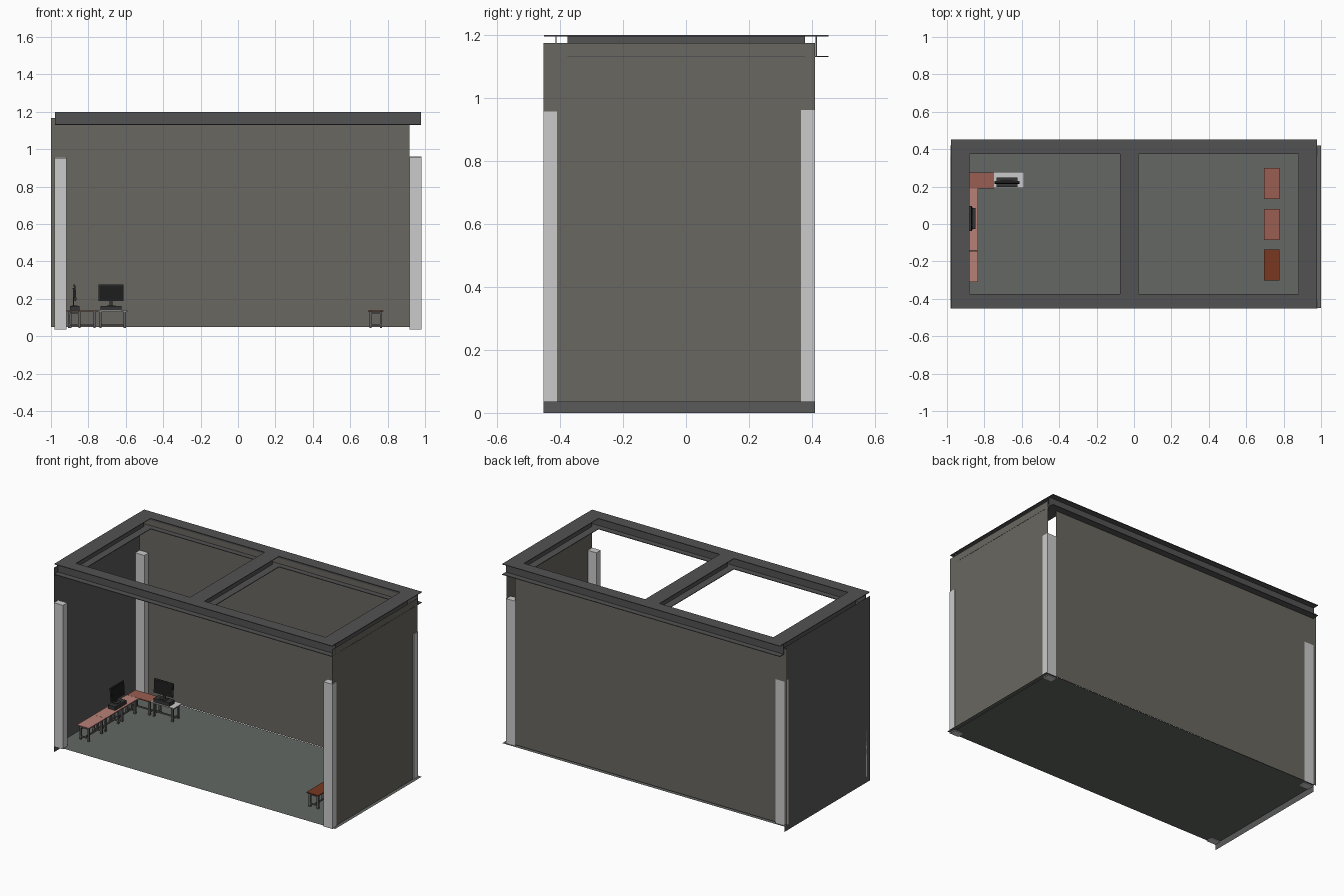
import bpy, bmesh
from math import radians
from mathutils import Matrix, Vector

if "Cube" in bpy.data.objects:
    bpy.data.objects.remove(bpy.data.objects["Cube"])


def material(name, r, g, b):
    m = bpy.data.materials.new(name)
    m.diffuse_color = (r, g, b, 1)
    m.use_nodes = True
    m.node_tree.nodes["Principled BSDF"].inputs["Base Color"].default_value = m.diffuse_color
    return m


STEEL = material("dark_steel", 0.085, 0.085, 0.087)
WALL = material("wall_brown_grey", 0.14, 0.135, 0.115)
SIDE = material("side_wall_grey", 0.10, 0.10, 0.10)
FLOOR = material("floor_green_grey", 0.125, 0.137, 0.127)
PINK = material("pale_wood", 0.48, 0.22, 0.18)
BROWN = material("red_wood", 0.32, 0.11, 0.083)
RUST = material("dark_wood", 0.19, 0.04, 0.015)
LEG = material("leg_grey", 0.12, 0.12, 0.125)
BLACK = material("black_plastic", 0.012, 0.012, 0.013)
CASE = material("case_plastic", 0.035, 0.035, 0.037)


def add_box(bm, x0, x1, y0, y1, z0, z1, mat=0, rot=None):
    c = Vector(((x0 + x1) / 2, (y0 + y1) / 2, (z0 + z1) / 2))
    m = Matrix.Translation(c) @ (rot or Matrix()) @ Matrix.Diagonal((x1 - x0, y1 - y0, z1 - z0, 1))
    for v in bmesh.ops.create_cube(bm, size=1, matrix=m)["verts"]:
        for f in v.link_faces:
            f.material_index = mat


def finish(bm, name, mats, loc=(0, 0, 0), angle=0):
    me = bpy.data.meshes.new(name)
    bm.to_mesh(me)
    bm.free()
    ob = bpy.data.objects.new(name, me)
    for m in mats:
        me.materials.append(m)
    ob.location = loc
    ob.rotation_euler.z = radians(angle)
    bpy.context.collection.objects.link(ob)
    return ob


def panel(name, corners, mat):
    bm = bmesh.new()
    bm.faces.new([bm.verts.new(c) for c in corners])
    finish(bm, name, [mat])


# Thin floor and wall sheets
panel("floor", [(-.98, -.45, .04), (1, -.45, .04), (1, .42, .04), (-.98, .42, .04)], FLOOR)
panel("back_wall", [(-1, .41, .048), (.918, .41, .048), (.918, .41, 1.168), (-1, .41, 1.168)], WALL)
panel("right_wall", [(.978, -.452, .035), (.978, .41, .035), (.978, .41, 1.175), (.978, -.452, 1.175)], WALL)
panel("left_wall", [(-.98, -.452, 0), (-.98, .41, 0), (-.98, .41, 1.175), (-.98, -.452, 1.175)], SIDE)


# Roof frame of I-beams; the profile is built along x or y
def beam(name, along_x, centre, width, a, b, z0=1.13, z1=1.2, t=.004):
    bm = bmesh.new()
    for half, lo, hi in ((width / 2, z1 - t, z1), (width / 2, z0, z0 + t), (t / 2, z0 + t, z1 - t)):
        if along_x:
            add_box(bm, a, b, centre - half, centre + half, lo, hi)
        else:
            add_box(bm, centre - half, centre + half, a, b, lo, hi)
    finish(bm, name, [STEEL])


beam("front_roof_beam", True, -.413, .077, -.978, .978)
beam("back_roof_beam", True, .414, .077, -.978, .978)
for name, x in (("left", -.929), ("middle", -.025), ("right", .929)):
    beam(name + "_cross_beam", False, x, .1, -.377, .378)


# Hollow corner columns
def column(name, x, y, z0, z1, w=.064, d=.044, t=.007):
    bm = bmesh.new()
    bmesh.ops.create_grid(bm, x_segments=1, y_segments=1, size=.5,
                          matrix=Matrix.Diagonal((w, d, 1, 1)))
    bmesh.ops.inset_region(bm, faces=bm.faces[:], thickness=t)
    core = [f for f in bm.faces if all(abs(v.co.x) < w / 2 - t / 2 for v in f.verts)]
    bmesh.ops.delete(bm, geom=core, context='FACES')
    ext = bmesh.ops.extrude_face_region(bm, geom=bm.faces[:], use_keep_orig=True)
    for v in ext["geom"]:
        if isinstance(v, bmesh.types.BMVert):
            v.co.z += z1 - z0
    bmesh.ops.recalc_face_normals(bm, faces=bm.faces[:])
    finish(bm, name, [], (x, y, z0))


column("front_left_column", -.948, -.431, .036, .952)
column("back_left_column", -.948, .388, .036, .957)
column("front_right_column", .950, -.431, .036, .957)
column("back_right_column", .950, .388, .036, .962)


# Tables: long side on local x
def table(name, x, y, mat, angle=0, L=.166, W=.084):
    bm = bmesh.new()
    h = .093
    add_box(bm, -L / 2, L / 2, -W / 2, W / 2, h - .006, h)
    lx, ly, r = L / 2 - .018, W / 2 - .014, .006
    for sx in (-1, 1):
        for sy in (-1, 1):
            add_box(bm, sx * lx - r, sx * lx + r, sy * ly - r, sy * ly + r, 0, h - .006, 1)
        for z in (.018, .078):
            add_box(bm, sx * lx - .004, sx * lx + .004, -ly, ly, z - .004, z + .004, 1)
    add_box(bm, -lx, lx, -.004, .004, .014, .022, 1)
    finish(bm, name, [mat, LEG] if mat else [PLAIN, LEG], (x, y, .044), angle)


PLAIN = material("plain_top", .8, .8, .8)
for i in range(3):
    table(f"left_table_{i + 1}", -.875, -.227 + i * .167, PINK, 90)
table("corner_table", -.832, .233, BROWN)
table("back_table", -.67, .235, None)
for i, (y, m) in enumerate(((-.22, RUST), (-.003, BROWN), (.216, BROWN))):
    table(f"right_table_{i + 1}", .736, y, m, 90)


# Desktop computers: flat case, stand and screen, facing local -y
def computer(name, x, y, angle):
    bm = bmesh.new()
    tilt = Matrix.Rotation(radians(-4), 4, 'X')
    add_box(bm, -.056, .056, -.026, .026, .001, .024)
    add_box(bm, -.022, .022, -.014, .016, .024, .028)
    add_box(bm, -.008, .008, .004, .010, .028, .075)
    add_box(bm, -.067, .067, -.005, .003, .052, .139, 0, tilt)
    add_box(bm, -.062, .062, -.0065, -.004, .057, .134, 1, tilt)
    add_box(bm, -.035, .035, .002, .009, .07, .12, 0, tilt)
    finish(bm, name, [CASE, BLACK], (x, y, .137), angle)


computer("back_computer", -.678, .223, 0)
computer("left_computer", -.873, .03, 90)
